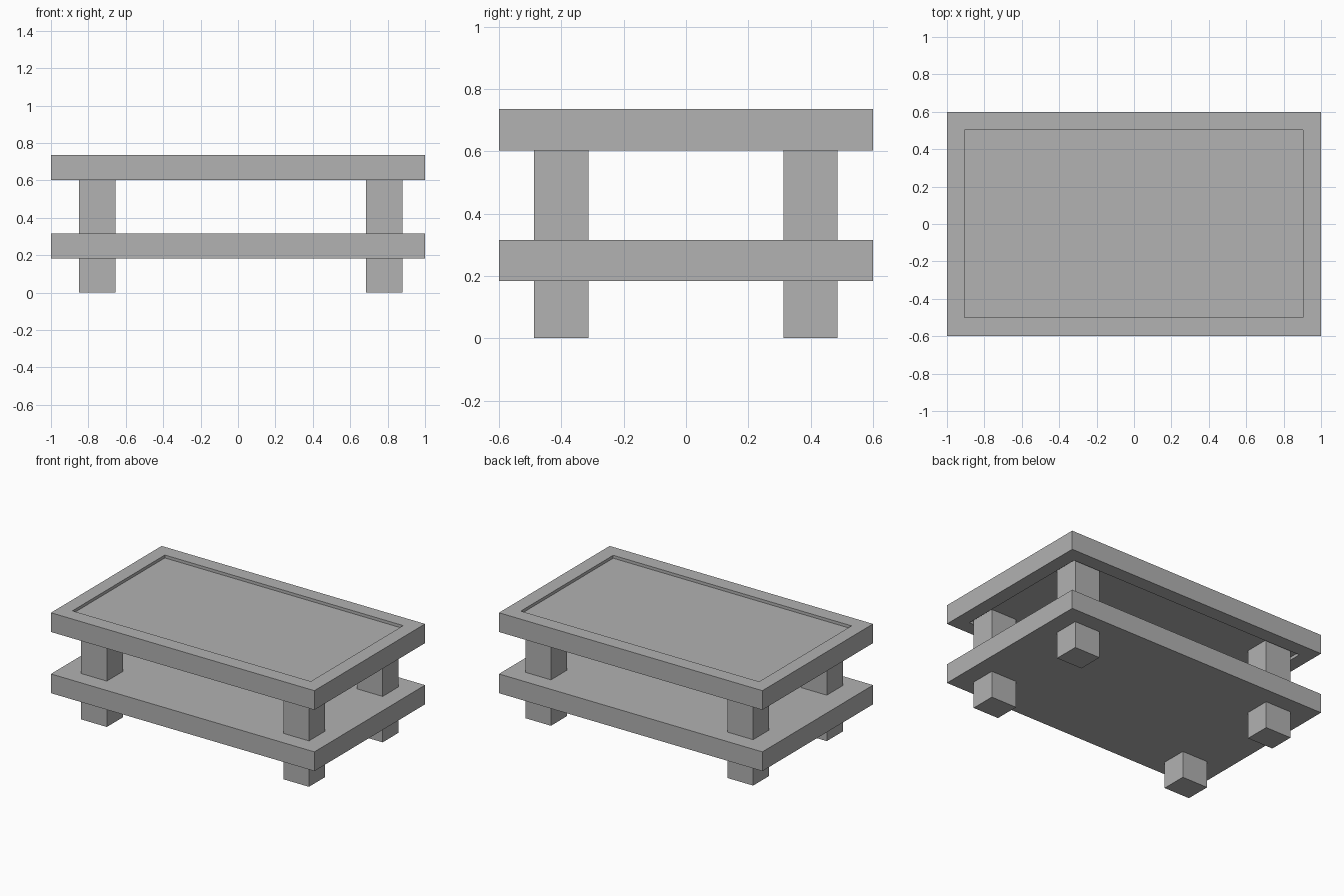
import bpy, bmesh

if "Cube" in bpy.data.objects:
    bpy.data.objects.remove(bpy.data.objects["Cube"], do_unlink=True)

GREY = (0.445, 0.445, 0.445, 1.0)
mat = bpy.data.materials.new("plain grey")
mat.use_nodes = True
mat.diffuse_color = GREY
mat.node_tree.nodes["Principled BSDF"].inputs["Base Color"].default_value = GREY


def add_object(name, bm):
    mesh = bpy.data.meshes.new(name)
    bmesh.ops.recalc_face_normals(bm, faces=bm.faces)
    bm.to_mesh(mesh)
    bm.free()
    mesh.materials.append(mat)
    obj = bpy.data.objects.new(name, mesh)
    bpy.context.collection.objects.link(obj)
    return obj


def box(name, x, y, z):
    """Box spanning the (min, max) ranges x, y and z."""
    bm = bmesh.new()
    bmesh.ops.create_cube(bm, size=1)
    for v in bm.verts:
        v.co = [r[0] if c < 0 else r[1] for c, r in zip(v.co, (x, y, z))]
    return add_object(name, bm)


def frame(name, outer, inner, z):
    """Rectangular ring; outer and inner are (x0, x1, y0, y1)."""
    bm = bmesh.new()
    loops = []
    for (x0, x1, y0, y1), h in ((outer, z[0]), (outer, z[1]), (inner, z[1]), (inner, z[0])):
        loops.append([bm.verts.new((x, y, h))
                      for x, y in ((x0, y0), (x1, y0), (x1, y1), (x0, y1))])
    for i in range(4):
        a, b = loops[i], loops[(i + 1) % 4]
        for k in range(4):
            n = (k + 1) % 4
            bm.faces.new((a[k], a[n], b[n], b[k]))
    return add_object(name, bm)


# Tabletop: raised rim around a slightly recessed panel
HOLE = (-0.907, 0.903, -0.5, 0.502)
frame("tabletop_frame", (-1, 1, -0.6, 0.6), HOLE, (0.603, 0.735))
box("tabletop_panel", HOLE[:2], HOLE[2:], (0.623, 0.715))

# Lower shelf
box("lower_shelf", (-1, 1), (-0.6, 0.6), (0.183, 0.315))

# Four square legs running through the shelf up to the panel
for side, x in (("right", (-0.85, -0.655)), ("left", (0.685, 0.88))):
    for end, y in (("front", (-0.487, -0.313)), ("back", (0.312, 0.486))):
        box(f"{end}_{side}_leg", x, y, (0.0, 0.63))
